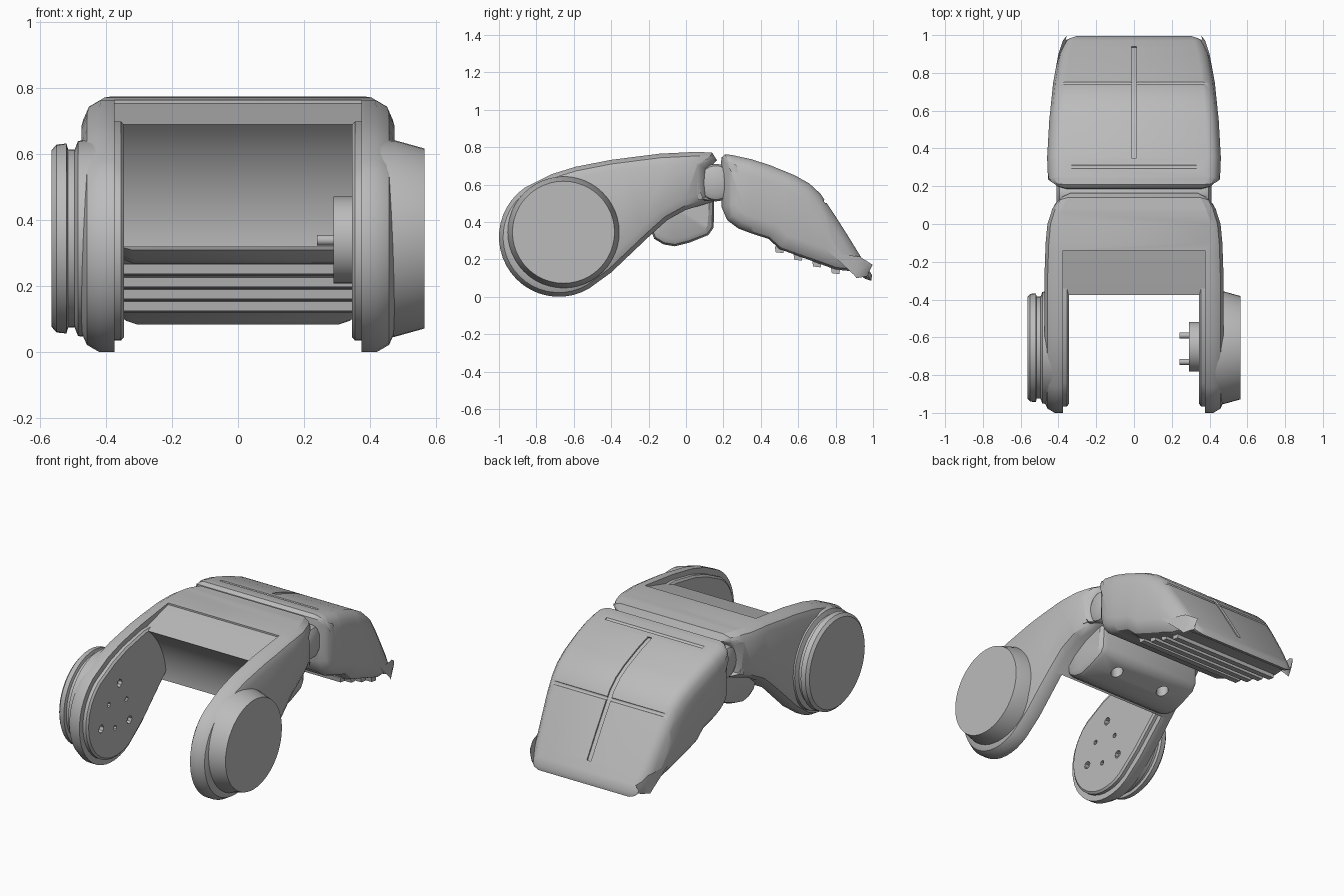
import bpy, bmesh, math
from mathutils import Vector

if "Cube" in bpy.data.objects:
    bpy.data.objects.remove(bpy.data.objects["Cube"])

grey = bpy.data.materials.new("plain_grey")
grey.use_nodes = True
grey.diffuse_color = (0.5, 0.5, 0.5, 1)
grey.node_tree.nodes["Principled BSDF"].inputs["Base Color"].default_value = (0.5, 0.5, 0.5, 1)

HUB = (-0.68, 0.32)


def arc(center, r, a0, a1, n):
    """Points (y, z) on an arc, angles in degrees."""
    angles = [math.radians(a0 + (a1 - a0) * i / (n - 1)) for i in range(n)]
    return [(center[0] + r * math.cos(a), center[1] + r * math.sin(a)) for a in angles]


def inset(profile, d):
    """Move every profile point inward by d."""
    n = len(profile)
    pts = [Vector(p) for p in profile]
    area = sum(pts[i - 1].x * pts[i].y - pts[i].x * pts[i - 1].y for i in range(n))
    side = 1 if area > 0 else -1
    out = []
    for i in range(n):
        t = (pts[i] - pts[i - 1]).normalized() + (pts[(i + 1) % n] - pts[i]).normalized()
        t.normalize()
        out.append(pts[i] + Vector((-t.y, t.x)) * d * side)
    return out


def lookup(table, y):
    """Linear interpolation in a list of (y, value)."""
    if y <= table[0][0]:
        return table[0][1]
    for (a, va), (b, vb) in zip(table, table[1:]):
        if y <= b:
            return va + (vb - va) * (y - a) / (b - a)
    return table[-1][1]


def finish(bm, name):
    bmesh.ops.recalc_face_normals(bm, faces=bm.faces)
    mesh = bpy.data.meshes.new(name)
    bm.to_mesh(mesh)
    bm.free()
    mesh.materials.append(grey)
    obj = bpy.data.objects.new(name, mesh)
    bpy.context.collection.objects.link(obj)
    return obj


def loft(name, rings, widths=None):
    """Join rings of points lying across x; widths narrows the part along y."""
    bm = bmesh.new()
    loops = [[bm.verts.new(p) for p in ring] for ring in rings]
    for a, b in zip(loops, loops[1:]):
        for i in range(len(a)):
            bm.faces.new((a[i - 1], a[i], b[i], b[i - 1]))
    bm.faces.new(loops[0])
    bm.faces.new(loops[-1])
    if widths:
        for y, _ in widths:
            bmesh.ops.bisect_plane(bm, geom=bm.verts[:] + bm.edges[:] + bm.faces[:],
                                   plane_co=(0, y, 0), plane_no=(0, 1, 0), dist=1e-5)
        for v in bm.verts:
            v.co.x *= lookup(widths, v.co.y)
    return finish(bm, name)


def slab(name, profile, layers, widths=None):
    """Side profile stacked over layers of (x, inset)."""
    return loft(name, [[(x, p[0], p[1]) for p in inset(profile, d)] for x, d in layers], widths)


def both(layers):
    """Mirror half-layers listed from the outside inward."""
    return [(-x, d) for x, d in layers] + [(x, d) for x, d in reversed(layers)]


def lathe(name, center, steps, n=48):
    """Revolve (x, radius) steps about an axis along x."""
    return loft(name, [[(x, *p) for p in arc(center, r, 0, 360 - 360 / n, n)] for x, r in steps])


def cut(obj, cutter):
    mod = obj.modifiers.new("cut", "BOOLEAN")
    mod.operation, mod.solver, mod.object = "DIFFERENCE", "EXACT", cutter
    bpy.context.view_layer.objects.active = obj
    bpy.ops.object.modifier_apply(modifier=mod.name)
    bpy.data.objects.remove(cutter)


# Forked bracket: full-width body, then the opening between the arms
body_profile = arc(HUB, 0.32, 125, 300, 22) + [
    (-0.4, 0.13), (-0.2, 0.32), (-0.1, 0.41), (0, 0.465), (0.1, 0.495), (0.15, 0.51), (0.118, 0.54),
    (0.118, 0.68), (0.165, 0.73), (0.14, 0.77), (0.06, 0.775), (-0.14, 0.765), (-0.4, 0.732),
    (-0.59, 0.695), (-0.72, 0.655)]
bracket = slab("fork_bracket", body_profile, both([(0.475, 0.06), (0.458, 0.022), (0.42, 0)]),
               [(-0.3, 1), (-0.1, 0.985), (0, 0.965), (0.08, 0.91), (0.13, 0.85), (0.17, 0.79)])
opening = [(-0.14, 0.95), (-0.14, 0.755), (-0.2, 0.74)] + arc(HUB, 0.48, 50.5, 2, 14) + [
    (-0.2, -0.3), (-1.3, -0.3), (-1.3, 0.95)]
cut(bracket, slab("opening_cutter", opening, both([(0.375, 0)])))

# Inner arm plates
plate_profile = [(-0.16, 0.7), (-0.4, 0.7), (-0.58, 0.665), (-0.7, 0.625)] + arc(
    HUB, 0.285, 125, 300, 20) + [(-0.4, 0.18), (-0.2, 0.37), (-0.16, 0.42)]
plates = {}
for side, word in ((1, "left"), (-1, "right")):
    plates[side] = slab(word + "_inner_plate", plate_profile,
                        [(side * 0.345, 0.012), (side * 0.355, 0), (side * 0.39, 0)])

# Screw holes in the right plate
for k in range(6):
    spot = arc(HUB, 0.16 if k % 2 else 0.1, 60 * k + 20, 60 * k + 21, 2)[0]
    r = 0.024 if k % 2 else 0.015
    cut(plates[-1], lathe("hole_cutter", spot, [(-0.37, r), (-0.3, r)], 8))

# Outer pivot caps
CAP = (-0.655, 0.345)
lathe("left_pivot_cap", CAP, [(0.42, 0.3), (0.475, 0.298), (0.565, 0.273)])
lathe("right_pivot_cap", CAP, [(-0.42, 0.3), (-0.485, 0.296), (-0.495, 0.27), (-0.515, 0.27),
                               (-0.52, 0.288), (-0.55, 0.285), (-0.565, 0.268)])

# Inner drive hub with two pins
HUB_IN = (-0.65, 0.34)
lathe("drive_hub", HUB_IN, [(0.36, 0.132), (0.29, 0.132)], 32)
for y in (-0.73, -0.59):
    lathe("drive_pin", (y, 0.34), [(0.3, 0.016), (0.24, 0.016)], 12)

# Housing under the bridge, with two holes
housing = slab("lower_housing", [(-0.19, 0.36), (-0.17, 0.31), (-0.12, 0.28), (-0.06, 0.27),
                                 (0.02, 0.29), (0.12, 0.33), (0.148, 0.37), (0.15, 0.53), (-0.12, 0.53)],
               both([(0.36, 0.035), (0.345, 0.01), (0.32, 0)]))
for x in (-0.17, 0.17):
    bm = bmesh.new()
    bmesh.ops.create_cone(bm, cap_ends=True, segments=20, radius1=0.035, radius2=0.035, depth=0.2)
    bmesh.ops.translate(bm, verts=bm.verts, vec=(x, 0.05, 0.28))
    cut(housing, finish(bm, "housing_hole_cutter"))

# Hinge barrel between bracket and pad
lathe("hinge_barrel", (0.16, 0.61), [(-0.41, 0.06), (-0.395, 0.09), (-0.37, 0.1),
                                     (0.37, 0.1), (0.395, 0.09), (0.41, 0.06)], 32)

# Curved pad
pad_top = [(0.25, 0.757), (0.35, 0.735), (0.45, 0.703), (0.58, 0.65), (0.66, 0.605), (0.72, 0.55),
           (0.79, 0.445), (0.86, 0.335), (0.94, 0.205), (0.995, 0.115)]
pad_profile = [(0.186, 0.7), (0.19, 0.745), (0.21, 0.762)] + pad_top + [
    (0.99, 0.085), (0.96, 0.095), (0.9, 0.135), (0.8, 0.145), (0.65, 0.2), (0.5, 0.255), (0.44, 0.31),
    (0.36, 0.335), (0.28, 0.365), (0.22, 0.41), (0.19, 0.48)]
pad = slab("curved_pad", pad_profile, both([(0.46, 0.085), (0.448, 0.04), (0.425, 0.012), (0.39, 0)]),
           [(0.18, 0.91), (0.2, 0.95), (0.24, 0.99), (0.35, 1), (0.55, 0.975), (0.75, 0.93),
            (0.9, 0.87), (0.97, 0.82), (1, 0.77)])

# Grooves in the pad top: centre line, cross line and front slot
strip = pad_top[1:-1]
groove = [(y - 0.006, z - 0.008) for y, z in strip] + [(y + 0.02, z + 0.03) for y, z in reversed(strip)]
cut(pad, slab("centre_groove_cutter", groove, both([(0.014, 0)])))
for spot, half in (((0.748, 0.512), 0.5), ((0.305, 0.75), 0.33)):
    cut(pad, lathe("groove_cutter", spot, [(-half, 0.011), (half, 0.011)], 12))

# Slats across the pad underside
for y, z in ((0.5, 0.268), (0.6, 0.228), (0.7, 0.192), (0.8, 0.156)):
    slab("underside_slat", [(y - 0.025, z), (y - 0.02, z - 0.03), (y + 0.02, z - 0.035), (y + 0.025, z)],
         both([(0.36, 0)]))

# Soft shading with crisp edges
for obj in bpy.context.scene.objects:
    if obj.type == "MESH":
        bpy.ops.object.select_all(action="DESELECT")
        obj.select_set(True)
        bpy.context.view_layer.objects.active = obj
        bpy.ops.object.shade_smooth_by_angle(angle=math.radians(32))
